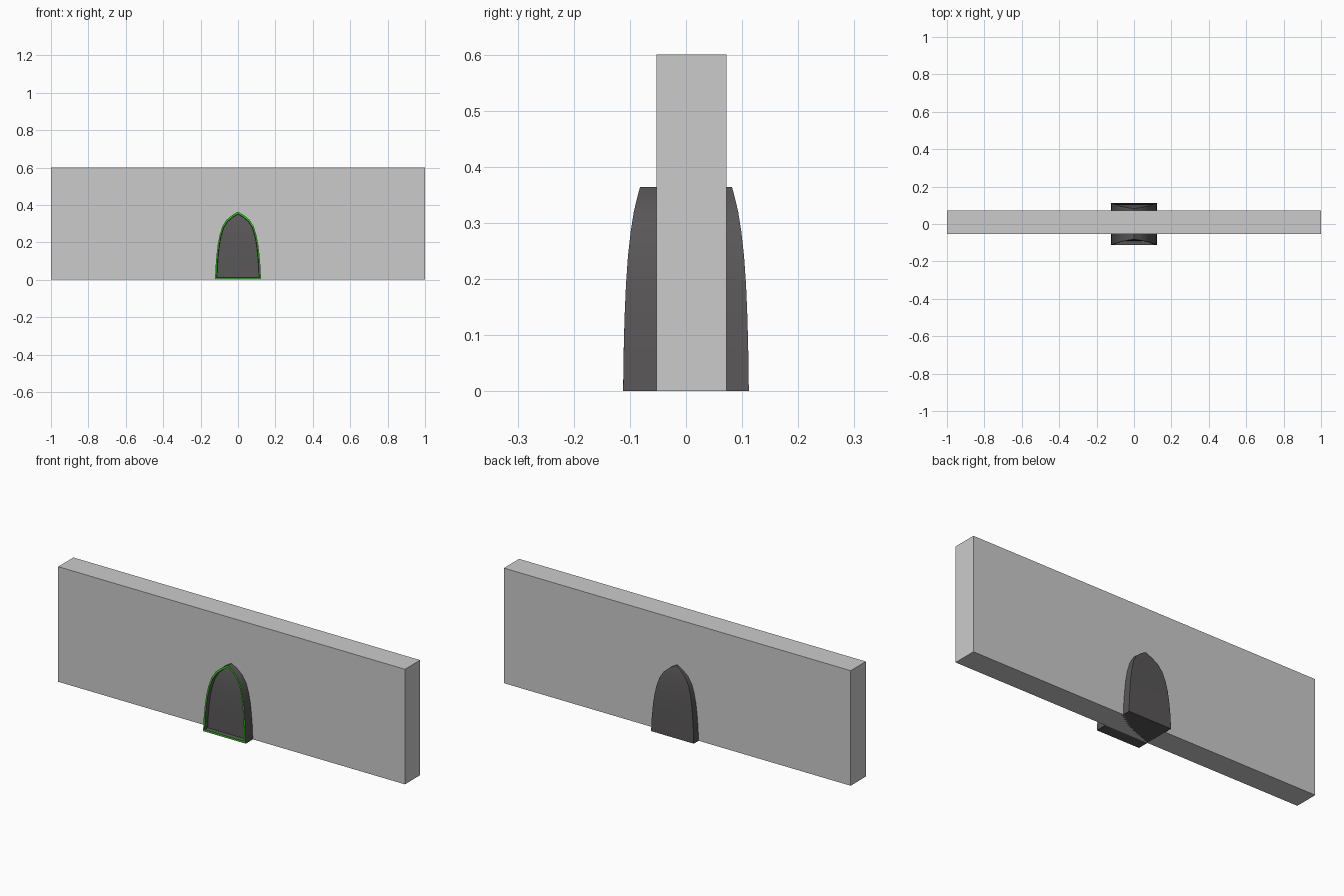
import bpy, bmesh, math

if "Cube" in bpy.data.objects:
    bpy.data.objects.remove(bpy.data.objects["Cube"])


def material(name, color):
    m = bpy.data.materials.new(name)
    m.diffuse_color = (*color, 1)
    m.use_nodes = True
    m.node_tree.nodes["Principled BSDF"].inputs["Base Color"].default_value = m.diffuse_color
    return m


dark = material("dark", (0.1, 0.095, 0.097))
green = material("green", (0.03, 0.55, 0.01))

# wall: plain slab
bpy.ops.mesh.primitive_cube_add(size=1, location=(0, 0.0095, 0.3))
wall = bpy.context.object
wall.name = "wall"
wall.scale = (2, 0.125, 0.6)
bpy.ops.object.transform_apply(location=False, rotation=False, scale=True)

# arch profile rows: half width, half depth, height
ROWS = [(0.123, 0.112, 0), (0.120, 0.111, 0.07), (0.115, 0.1095, 0.13),
        (0.108, 0.107, 0.19), (0.098, 0.1035, 0.24), (0.084, 0.0985, 0.285),
        (0.062, 0.093, 0.32), (0.032, 0.087, 0.345), (0, 0.082, 0.364)]


def ring(bm, side, sx=1.0, sz=1.0, z0=0.0, push=0.0):
    """Arch outline, up the left side and down the right."""
    left = [(-x * sx, side * y + push, z0 + z * sz) for x, y, z in ROWS]
    right = [(-x, y, z) for x, y, z in reversed(left[:-1])]
    return [bm.verts.new(p) for p in left + right]


def bridge(bm, a, b, mat=0):
    for i in range(len(a)):
        j = (i + 1) % len(a)
        bm.faces.new((a[i], a[j], b[j], b[i])).material_index = mat


def cap(bm, r):
    m = len(r)
    half = m // 2
    for i in range(half - 1):
        bm.faces.new((r[i], r[i + 1], r[m - 2 - i], r[m - 1 - i]))
    bm.faces.new((r[half - 1], r[half], r[half + 1]))


# pointed doorway with a thin green rim around a shallow front recess
bm = bmesh.new()
back = ring(bm, 1)
front = ring(bm, -1)
inner = ring(bm, -1, 0.93, 0.94, 0.01)
floor = ring(bm, -1, 0.91, 0.93, 0.012, 0.022)
cap(bm, back)
bridge(bm, back, front)
bridge(bm, front, inner, 1)
bridge(bm, inner, floor)
cap(bm, floor)
bmesh.ops.recalc_face_normals(bm, faces=bm.faces)
mesh = bpy.data.meshes.new("arched_doorway")
bm.to_mesh(mesh)
bm.free()
door = bpy.data.objects.new("arched_doorway", mesh)
bpy.context.collection.objects.link(door)
mesh.materials.append(dark)
mesh.materials.append(green)

bpy.ops.object.select_all(action='DESELECT')
door.select_set(True)
bpy.context.view_layer.objects.active = door
bpy.ops.object.shade_smooth_by_angle(angle=math.radians(30))
